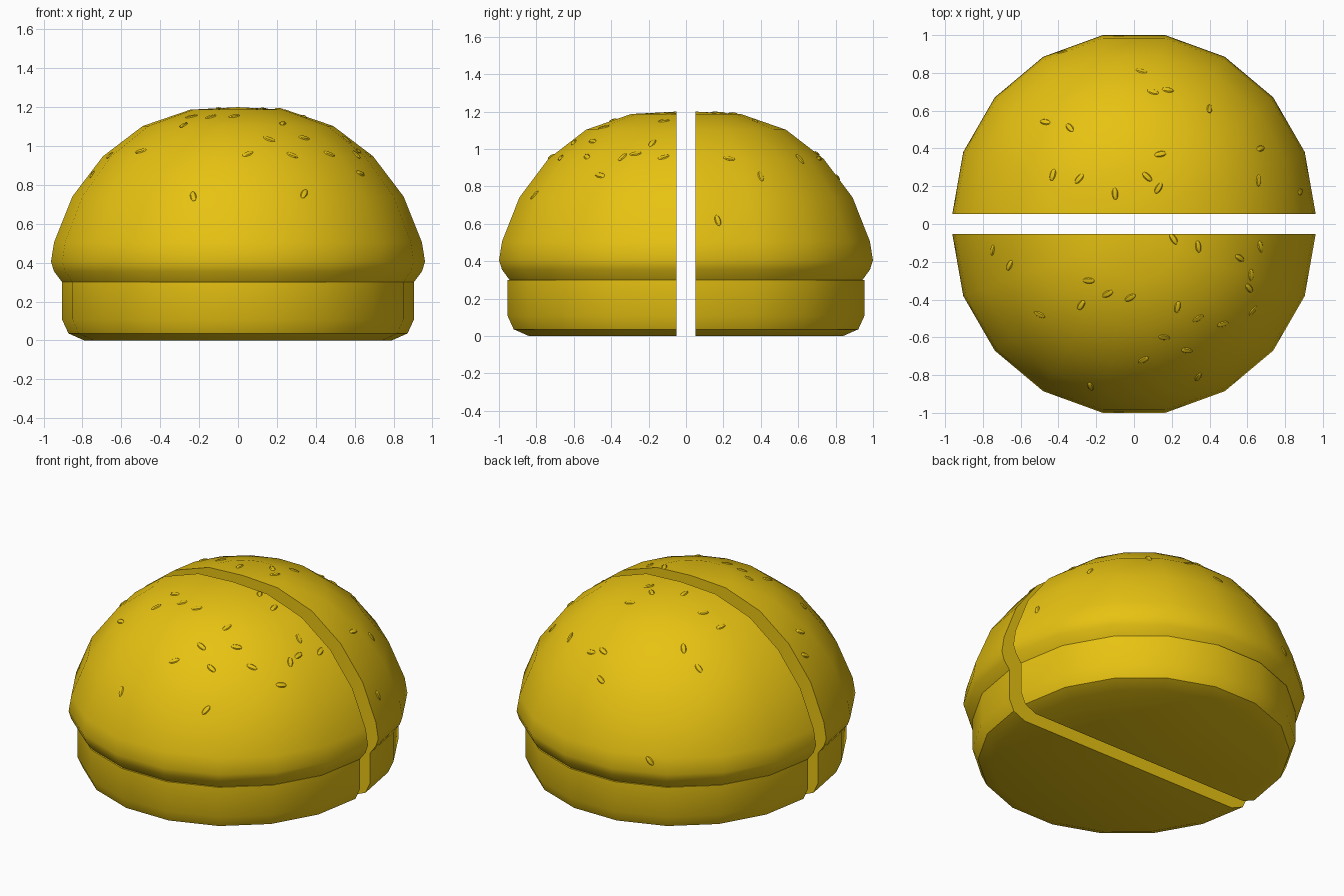
import bpy, bmesh, math, random
from mathutils import Vector, Matrix
from mathutils.bvhtree import BVHTree

random.seed(4)
GAP = 0.052

cube = bpy.data.objects.get("Cube")
if cube:
    bpy.data.objects.remove(cube, do_unlink=True)

crust = bpy.data.materials.new("golden_crust")
crust.use_nodes = True
color = (0.8, 0.54, 0.006, 1)
crust.diffuse_color = color
crust.node_tree.nodes["Principled BSDF"].inputs["Base Color"].default_value = color


def finish(bm, name):
    """Turn a bmesh into a smooth object with sharp cut edges."""
    bmesh.ops.recalc_face_normals(bm, faces=bm.faces)
    mesh = bpy.data.meshes.new(name)
    bm.to_mesh(mesh)
    mesh.materials.append(crust)
    mesh.shade_smooth()
    mesh.set_sharp_from_angle(angle=math.radians(32))
    obj = bpy.data.objects.new(name, mesh)
    bpy.context.collection.objects.link(obj)


def half_turn(profile, side, stretch=1.0):
    """Spin a profile half a turn, close the cut face, move it off centre."""
    bm = bmesh.new()
    verts = [bm.verts.new((r, 0, z)) for r, z in profile]
    edges = [bm.edges.new(pair) for pair in zip(verts, verts[1:])]
    bmesh.ops.spin(bm, geom=verts + edges, cent=(0, 0, 0), axis=(0, 0, 1),
                   angle=side * math.pi, steps=9)
    bmesh.ops.remove_doubles(bm, verts=bm.verts, dist=0.0005)
    rim = [e for e in bm.edges if e.is_boundary]
    bmesh.ops.holes_fill(bm, edges=rim, sides=0)
    for v in bm.verts:
        v.co.y = v.co.y * stretch + side * GAP
    return bm


# Bun profiles as (radius, height)
crown = [(0, 1.2), (0.245, 1.187), (0.49, 1.103), (0.695, 0.947), (0.852, 0.74),
         (0.946, 0.505), (0.962, 0.405), (0.946, 0.355), (0.905, 0.3), (0, 0.3)]
heel = [(0, 0.3), (0.905, 0.3), (0.905, 0.108), (0.872, 0.036), (0.79, 0), (0, 0)]

# Seed positions seen from overhead
seeds = {
    "back": [(-.38, .91), (.04, .81), (.1, .7), (.18, .71), (.4, .61), (-.47, .54),
             (-.34, .51), (.14, .37), (.67, .4), (-.43, .26), (-.29, .24), (.07, .25),
             (.13, .19), (-.1, .16), (.66, .23), (.88, .17)],
    "front": [(.21, -.08), (.34, -.12), (.56, -.18), (.67, -.12), (.62, -.27),
              (.61, -.34), (.63, -.46), (-.75, -.14), (-.66, -.22), (-.24, -.3),
              (-.28, -.43), (-.14, -.37), (-.02, -.39), (-.5, -.48), (.23, -.44),
              (.34, -.5), (.47, -.53), (.16, -.6), (.28, -.67), (.05, -.72),
              (.34, -.81), (-.23, -.86)],
}


def seed_shape(bm, point, normal):
    """Add a small almond lying almost flush in the crust."""
    turn = Matrix.Rotation(random.uniform(0, math.pi), 4, "Z")
    lie = normal.to_track_quat("Z", "Y").to_matrix().to_4x4()
    size = Matrix.Diagonal((0.016, 0.009, 0.032, 1))
    flat = Matrix.Rotation(math.pi / 2, 4, "Y")
    place = Matrix.Translation(point) @ lie @ turn @ flat @ size
    # the thin direction ends up along the crust normal
    bmesh.ops.create_uvsphere(bm, u_segments=8, v_segments=6, radius=1,
                              matrix=place @ Matrix.Diagonal((0.5, 1.8, 1, 1)))


for name, side in (("front", -1), ("back", 1)):
    # Top of the bun
    top = half_turn(crown, side)
    bmesh.ops.recalc_face_normals(top, faces=top.faces)
    surface = BVHTree.FromBMesh(top)

    # Seeds dropped straight down onto the crust
    bm = bmesh.new()
    for x, y in seeds[name]:
        point, normal, _, _ = surface.ray_cast(Vector((x, y, 2)), Vector((0, 0, -1)))
        if point:
            seed_shape(bm, point, normal)
    finish(bm, name + "_seeds")
    finish(top, name + "_bun_top")

    # Bottom of the bun
    finish(half_turn(heel, side, 1.012), name + "_bun_bottom")
